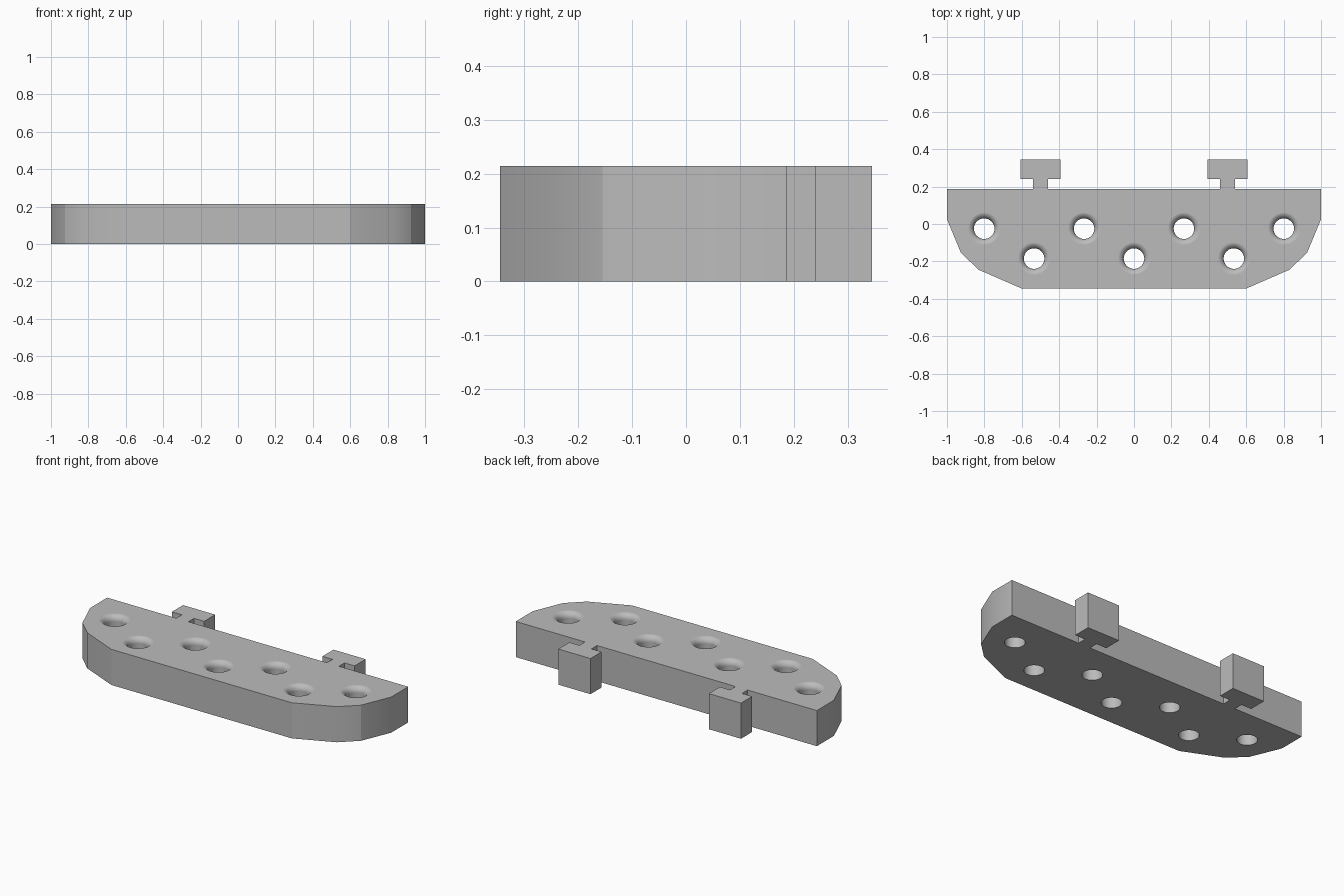
import bpy, bmesh, math

cube = bpy.data.objects.get("Cube")
if cube:
    bpy.data.objects.remove(cube, do_unlink=True)

HEIGHT = 0.214
HOLE_R = 0.055
FILLET = 0.035
SIDES = 32

grey = bpy.data.materials.new("plain_grey")
grey.use_nodes = True
grey.diffuse_color = (0.5, 0.5, 0.5, 1)
grey.node_tree.nodes["Principled BSDF"].inputs["Base Color"].default_value = (0.5, 0.5, 0.5, 1)


def add_object(name, bm):
    bmesh.ops.recalc_face_normals(bm, faces=bm.faces)
    mesh = bpy.data.meshes.new(name)
    bm.to_mesh(mesh)
    bm.free()
    mesh.materials.append(grey)
    obj = bpy.data.objects.new(name, mesh)
    bpy.context.collection.objects.link(obj)
    return obj


# Plate outline: faceted front corner, straight back edge, T-shaped tab
half = [(0.6, -0.345), (0.83, -0.245), (0.925, -0.155), (1, 0.025), (1, 0.187),
        (0.54, 0.187), (0.54, 0.24), (0.607, 0.24), (0.607, 0.345),
        (0.393, 0.345), (0.393, 0.24), (0.46, 0.24), (0.46, 0.187)]
outline = half + [(-x, y) for x, y in reversed(half)]

bm = bmesh.new()
base = bm.faces.new([bm.verts.new((x, y, 0)) for x, y in outline])
top = bmesh.ops.extrude_face_region(bm, geom=[base])["geom"]
bmesh.ops.translate(bm, vec=(0, 0, HEIGHT),
                    verts=[v for v in top if isinstance(v, bmesh.types.BMVert)])
plate = add_object("tabbed_plate", bm)

# Hole cutter profile: straight bore, rounded mouth, clearance above
profile = [(HOLE_R, -0.05)]
for i in range(6):
    a = math.radians(90) * i / 5
    profile.append((HOLE_R + FILLET * (1 - math.cos(a)),
                    HEIGHT + 0.0005 - FILLET * (1 - math.sin(a))))
profile.append((HOLE_R + FILLET, HEIGHT + 0.05))


def add_cutter(bm, cx, cy):
    rings = []
    for r, z in profile:
        angles = [math.tau * k / SIDES for k in range(SIDES)]
        rings.append([bm.verts.new((cx + r * math.cos(a), cy + r * math.sin(a), z))
                      for a in angles])
    for low, high in zip(rings, rings[1:]):
        for k in range(SIDES):
            n = (k + 1) % SIDES
            bm.faces.new((low[k], low[n], high[n], high[k]))
    bm.faces.new(rings[0][::-1])
    bm.faces.new(rings[-1])


# Seven holes in two staggered rows
bm = bmesh.new()
for i in range(-3, 4):
    add_cutter(bm, i * 0.267, -0.025 if i % 2 else -0.185)
cutter = add_object("hole_cutter", bm)
cutter.hide_render = True

boolean = plate.modifiers.new("holes", "BOOLEAN")
boolean.operation = "DIFFERENCE"
boolean.solver = "EXACT"
boolean.object = cutter
bpy.context.view_layer.objects.active = plate
plate.select_set(True)
bpy.ops.object.modifier_apply(modifier=boolean.name)
bpy.data.objects.remove(cutter, do_unlink=True)

# Smooth bores and rounded ends, crisp outer edges
bpy.ops.object.shade_smooth_by_angle(angle=math.radians(23))
weighted = plate.modifiers.new("weighted_normals", "WEIGHTED_NORMAL")
weighted.keep_sharp = True
